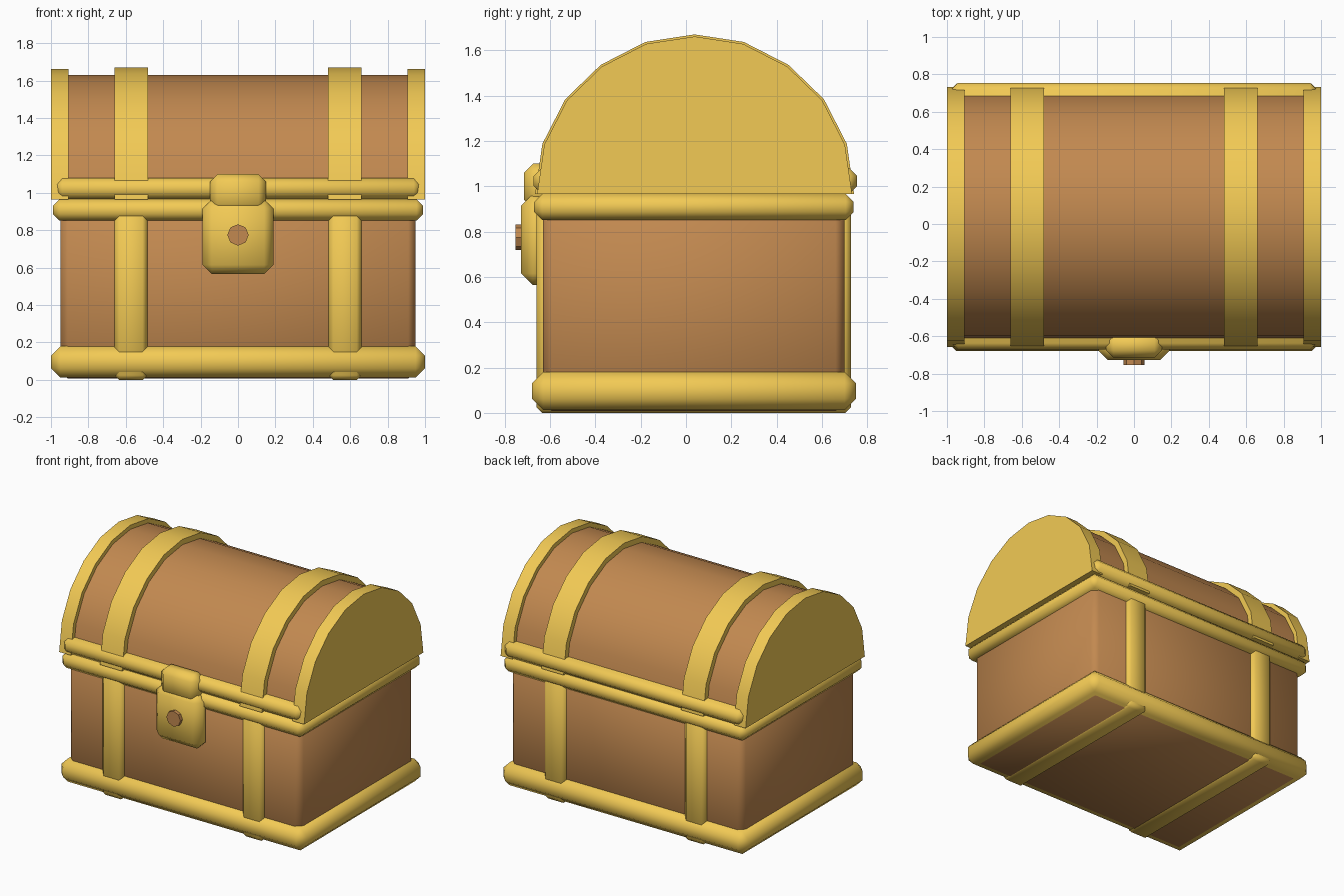
import bpy, math

if "Cube" in bpy.data.objects:
    bpy.data.objects.remove(bpy.data.objects["Cube"])


def material(name, color):
    m = bpy.data.materials.new(name)
    m.diffuse_color = (*color, 1)
    m.use_nodes = True
    m.node_tree.nodes["Principled BSDF"].inputs["Base Color"].default_value = m.diffuse_color
    return m


WOOD = material("wood", (0.54, 0.25, 0.08))
GOLD = material("gold", (0.89, 0.59, 0.09))


def finish(ob, mat, bevel=0.0, smooth=50):
    ob.data.materials.append(mat)
    bpy.ops.object.select_all(action='DESELECT')
    bpy.context.view_layer.objects.active = ob
    ob.select_set(True)
    if bevel:
        b = ob.modifiers.new("bevel", 'BEVEL')
        b.width, b.segments = bevel, 1
        b.limit_method = 'NONE'
        bpy.ops.object.modifier_apply(modifier="bevel")
    bpy.ops.object.shade_smooth_by_angle(angle=math.radians(smooth))
    return ob


def box(name, x, y, z, mat, bevel):
    bpy.ops.mesh.primitive_cube_add(size=1, location=[sum(r) / 2 for r in (x, y, z)])
    ob = bpy.context.object
    ob.name = name
    ob.scale = [r[1] - r[0] for r in (x, y, z)]
    bpy.ops.object.transform_apply(location=False, rotation=False, scale=True)
    return finish(ob, mat, bevel)


# Half of the arched lid section: offset from the centre line, height
CENTRE = 0.038
HALF = [(0.697, 0.965), (0.665, 1.185), (0.565, 1.38), (0.41, 1.53), (0.215, 1.63)]


def arch(name, x0, x1, inset, mat):
    k = 1 - inset / 0.695
    half = [(d * k, 0.965 + (z - 0.965) * k) for d, z in HALF]
    top = 0.965 + 0.698 * k
    section = [(CENTRE - d, z) for d, z in half] + [(CENTRE, top)]
    section += [(CENTRE + d, z) for d, z in reversed(half)]
    n = len(section)
    verts = [(x, y, z) for x in (x0, x1) for y, z in section]
    faces = [tuple(range(n))[::-1], tuple(range(n, 2 * n))]
    faces += [(i, (i + 1) % n, (i + 1) % n + n, i + n) for i in range(n)]
    me = bpy.data.meshes.new(name)
    me.from_pydata(verts, [], faces)
    ob = bpy.data.objects.new(name, me)
    bpy.context.collection.objects.link(ob)
    return finish(ob, mat, smooth=40)


# Chest body and its trims
box("body", (-0.95, 0.95), (-0.632, 0.70), (0.008, 0.93), WOOD, 0.04)
box("base_trim", (-1, 1), (-0.68, 0.75), (0.012, 0.18), GOLD, 0.05)
box("upper_trim", (-0.99, 0.99), (-0.67, 0.74), (0.852, 0.966), GOLD, 0.035)

# Lid with its front and back rim
arch("lid", -0.92, 0.92, 0.033, WOOD)
box("lid_rim", (-0.975, 0.975), (-0.672, 0.755), (0.966, 1.08), GOLD, 0.035)

# Straps, lid bands and end caps on both sides
for label, s in (("left", -1), ("right", 1)):
    xs = sorted((s * 0.485, s * 0.66))
    box(label + "_strap", xs, (-0.66, 0.728), (0, 0.9), GOLD, 0.025)
    arch(label + "_lid_band", *sorted((s * 0.48, s * 0.66)), -0.007, GOLD)
    arch(label + "_lid_end", *sorted((s * 0.905, s * 1.0)), 0.002, GOLD)

# Latch: plate, hasp and octagonal knob
box("latch_plate", (-0.19, 0.19), (-0.727, -0.60), (0.565, 0.965), GOLD, 0.05)
box("latch_hasp", (-0.15, 0.15), (-0.715, -0.58), (0.90, 1.10), GOLD, 0.04)
bpy.ops.mesh.primitive_cylinder_add(vertices=8, radius=0.057, depth=0.08,
                                    location=(0, -0.713, 0.775),
                                    rotation=(math.pi / 2, 0, 0))
knob = bpy.context.object
knob.name = "latch_knob"
finish(knob, WOOD, smooth=30)
